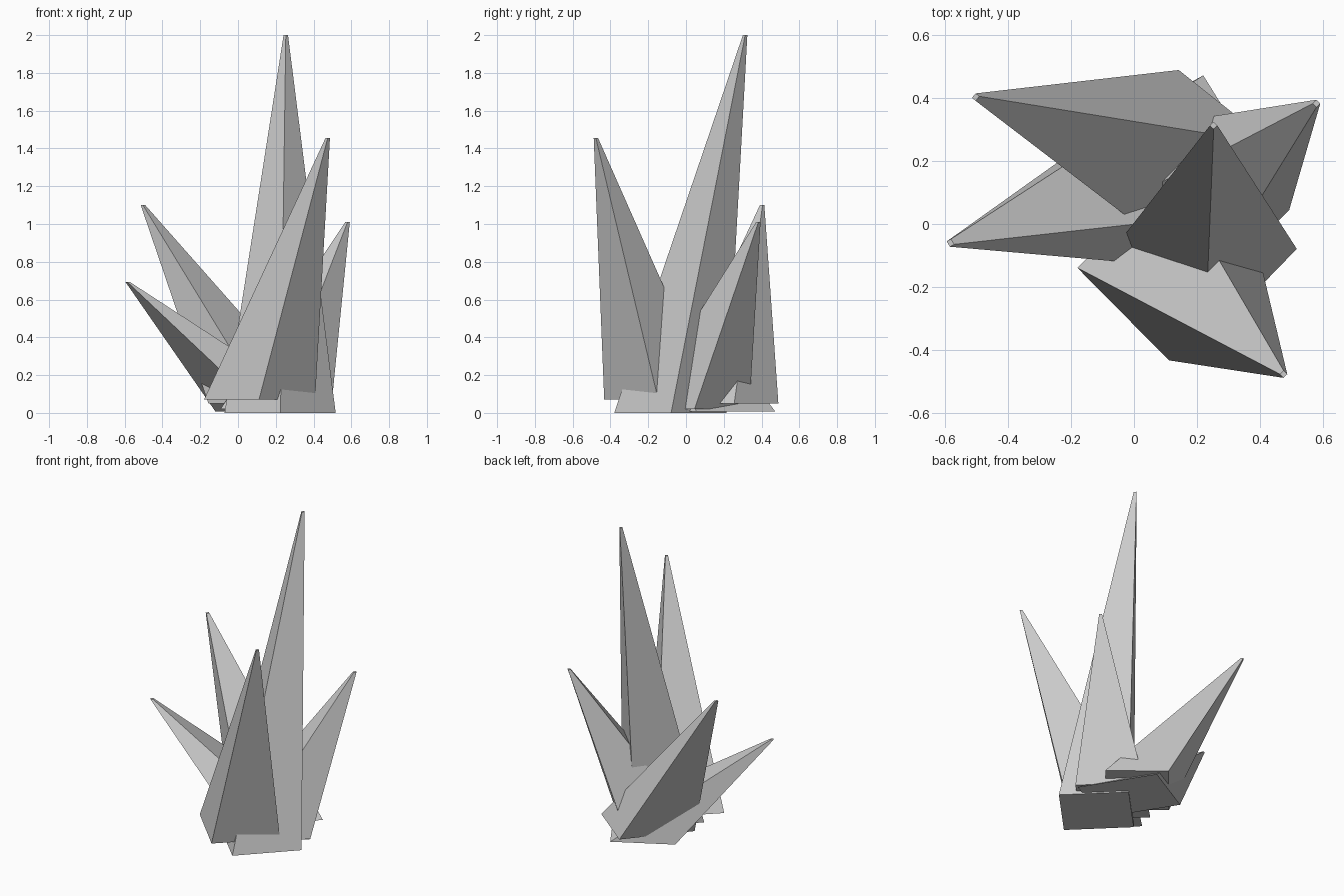
import bpy, bmesh
from mathutils import Vector

if "Cube" in bpy.data.objects:
    bpy.data.objects.remove(bpy.data.objects["Cube"])


def spike(name, centre, diag_a, diag_b, tip):
    """Four-sided shard: flat base given by its two half diagonals, tiny blunt tip."""
    bm = bmesh.new()
    a, b = Vector((*diag_a, 0)), Vector((*diag_b, 0))
    rings = []
    for c, s in ((Vector(centre), 1.0), (Vector(tip), 0.04)):
        rings.append([bm.verts.new(c + d * s) for d in (a, b, -a, -b)])
    base, top = rings
    bm.faces.new(base[::-1])
    bm.faces.new(top)
    for i in range(4):
        j = (i + 1) % 4
        bm.faces.new((base[i], base[j], top[j], top[i]))
    bmesh.ops.recalc_face_normals(bm, faces=bm.faces)
    mesh = bpy.data.meshes.new(name)
    bm.to_mesh(mesh)
    bm.free()
    obj = bpy.data.objects.new(name, mesh)
    bpy.context.collection.objects.link(obj)
    return obj


# Cluster of leaning crystal shards
spike("tall_shard", (0.223, -0.083, 0.0), (0.294, 0.004), (-0.002, 0.297), (0.253, 0.313, 2.0))
spike("front_shard", (0.114, -0.143, 0.07), (0.294, -0.004), (0.003, 0.29), (0.475, -0.477, 1.455))
spike("back_left_shard", (0.14, 0.195, 0.05), (0.297, 0.06), (0.002, 0.294), (-0.503, 0.403, 1.10))
spike("right_shard", (0.20, 0.042, 0.02), (0.293, 0.003), (0.004, 0.293), (0.58, 0.383, 1.01))
spike("left_shard", (0.18, 0.168, 0.008), (0.30, -0.115), (0.04, 0.304), (-0.583, -0.06, 0.692))
